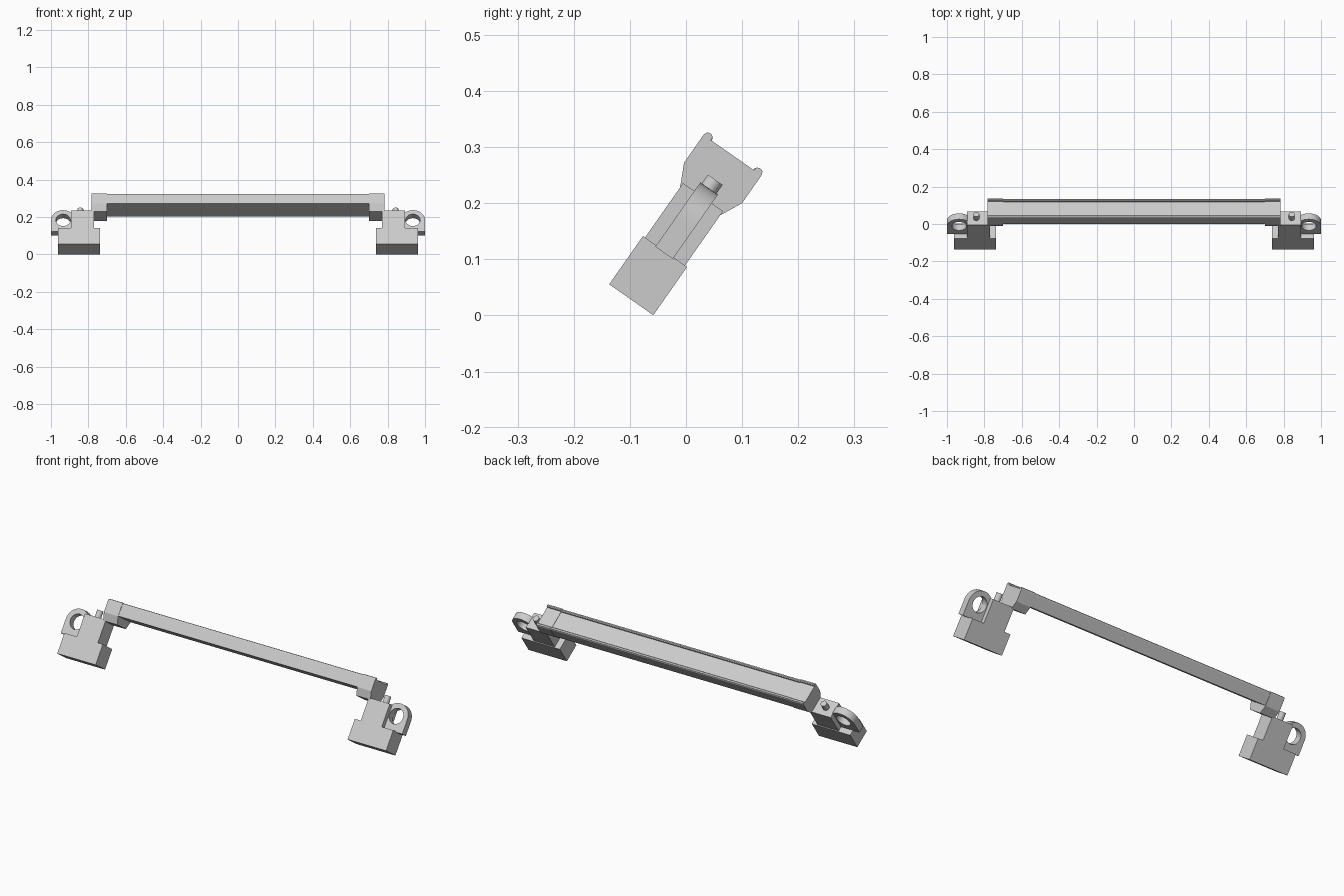
import bpy, bmesh, math
from mathutils import Matrix

cube = bpy.data.objects.get("Cube")
if cube:
    bpy.data.objects.remove(cube)

# One grey finish
grey = bpy.data.materials.new("light grey")
grey.use_nodes = True
colour = (0.6, 0.6, 0.6, 1)
grey.diffuse_color = colour
grey.node_tree.nodes["Principled BSDF"].inputs["Base Color"].default_value = colour

TILT = Matrix.Rotation(math.radians(-35), 4, 'X')   # whole handle leans back
MID = -0.096                                        # centre plane in depth


def finish(name, bm, smooth=False):
    bmesh.ops.recalc_face_normals(bm, faces=bm.faces)
    mesh = bpy.data.meshes.new(name)
    bm.to_mesh(mesh)
    bm.free()
    mesh.materials.append(grey)
    obj = bpy.data.objects.new(name, mesh)
    bpy.context.collection.objects.link(obj)
    obj.matrix_world = TILT
    if smooth:
        bpy.ops.object.select_all(action='DESELECT')
        obj.select_set(True)
        bpy.context.view_layer.objects.active = obj
        bpy.ops.object.shade_smooth_by_angle(angle=math.radians(35))


def box(name, x0, x1, half_depth, z0, z1):
    bm = bmesh.new()
    bmesh.ops.create_cube(bm, size=1)
    for v in bm.verts:
        v.co.x = x1 if v.co.x > 0 else x0
        v.co.y = MID + (half_depth if v.co.y > 0 else -half_depth)
        v.co.z = z1 if v.co.z > 0 else z0
    finish(name, bm)


def beam(name, half, x0, x1):
    """Extrude a mirrored half profile of (depth, height) along x."""
    outline = half + [(-y, z) for y, z in reversed(half)]
    bm = bmesh.new()
    face = bm.faces.new([bm.verts.new((x0, MID + y, z)) for y, z in outline])
    ext = bmesh.ops.extrude_face_region(bm, geom=[face])
    for v in ext["geom"]:
        if isinstance(v, bmesh.types.BMVert):
            v.co.x = x1
    finish(name, bm)


def eyelet(name, cx, cz, r, hole, z0, half_depth):
    """Arch-topped plate with a round hole."""
    drop = cz - z0
    corner = math.atan2(drop, r)
    angles = sorted([i * math.tau / 32 for i in range(32)]
                    + [math.pi + corner, math.tau - corner])
    bm = bmesh.new()
    rings = []
    for a in angles:
        c, s = math.cos(a), math.sin(a)
        k = r
        if s < -1e-6:
            k = min(r / max(abs(c), 1e-6), drop / -s)
        rings.append([bm.verts.new((cx + q * c, MID + y, cz + q * s))
                      for q, y in ((k, -half_depth), (k, half_depth),
                                   (hole, half_depth), (hole, -half_depth))])
    for i, a in enumerate(rings):
        b = rings[(i + 1) % len(rings)]
        for j in range(4):
            n = (j + 1) % 4
            bm.faces.new((a[j], a[n], b[n], b[j]))
    finish(name, bm, True)


def pin(name, cx, r, z0, z1):
    bm = bmesh.new()
    bmesh.ops.create_cone(bm, cap_ends=True, segments=16, radius1=r, radius2=r,
                          depth=z1 - z0,
                          matrix=Matrix.Translation((cx, MID, (z0 + z1) / 2)))
    finish(name, bm, True)


# Rail with raised lips along both edges
lip = [(0.063, 0.283), (0.060, 0.289), (0.053, 0.291), (0.048, 0.288), (0.047, 0.2815)]
rail = [(0.061, 0.222)] + [(y - 0.002, z - 0.002) for y, z in lip]
beam("rail", rail, -0.70, 0.70)

# End caps, feet, eyelets and pins on both sides
cap = [(0.044, 0.182), (0.063, 0.221)] + lip
for side, s in (("left", 1), ("right", -1)):
    beam(side + "_end_cap", cap, s * 0.70, s * 0.783)
    for part, xa, xb, depth, z0, z1 in (("foot", 0.738, 0.963, 0.048, -0.033, 0.072),
                                        ("neck", 0.77, 0.893, 0.0435, 0.07, 0.19)):
        box(side + "_" + part, min(s * xa, s * xb), max(s * xa, s * xb), depth, z0, z1)
    eyelet(side + "_eyelet", s * 0.935, 0.144, 0.065, 0.039, 0.069, 0.019)
    pin(side + "_pin", s * 0.843, 0.016, 0.18, 0.228)
